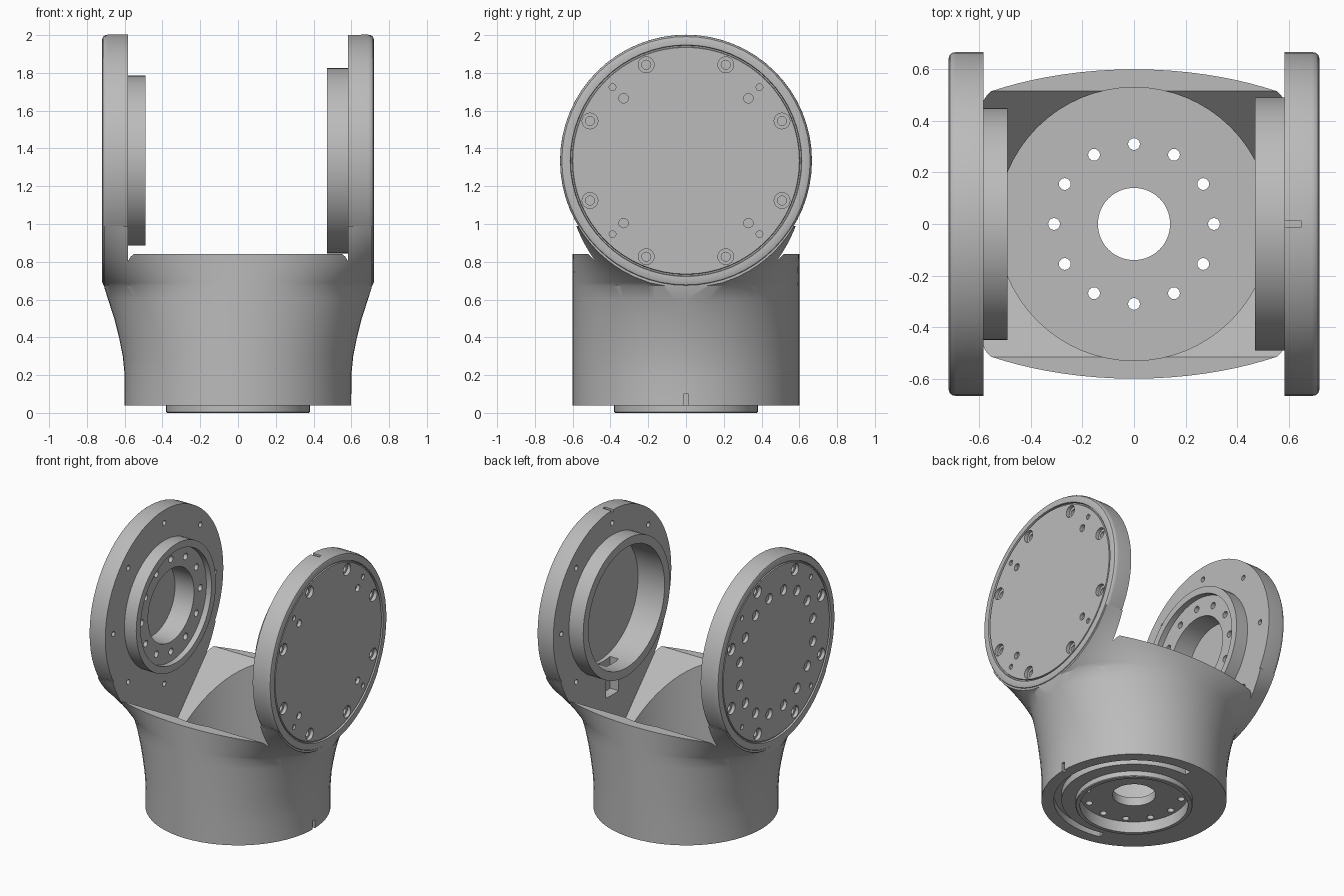
import bpy, bmesh
from math import sin, cos, pi, sqrt, radians
from mathutils import Matrix, Vector

cube = bpy.data.objects.get("Cube")
if cube:
    bpy.data.objects.remove(cube)

grey = bpy.data.materials.new("satin_grey")
grey.use_nodes = True
colour = (0.5, 0.5, 0.5, 1)
grey.diffuse_color = colour
grey.node_tree.nodes["Principled BSDF"].inputs["Base Color"].default_value = colour

AXIS_Z = 1.335   # height of the pivot axis
DISC_R = 0.667
INNER = 0.583    # inner face of the arms
OUTER = 0.71


def make(name, bm):
    bmesh.ops.remove_doubles(bm, verts=bm.verts, dist=0.0001)
    bmesh.ops.recalc_face_normals(bm, faces=bm.faces)
    mesh = bpy.data.meshes.new(name)
    bm.to_mesh(mesh)
    bm.free()
    mesh.materials.append(grey)
    obj = bpy.data.objects.new(name, mesh)
    bpy.context.collection.objects.link(obj)
    return obj


def loft(name, rings, cyclic=False):
    bm = bmesh.new()
    loops = [[bm.verts.new(p) for p in ring] for ring in rings]
    pairs = list(zip(loops, loops[1:]))
    if cyclic:
        pairs.append((loops[-1], loops[0]))
    else:
        bm.faces.new(loops[0])
        bm.faces.new(loops[-1])
    for a, b in pairs:
        for i in range(len(a)):
            j = (i + 1) % len(a)
            bm.faces.new((a[i], a[j], b[j], b[i]))
    return make(name, bm)


def cylinders(items, along):
    """Cutter of cylinders: (start point, radius, signed length)."""
    bm = bmesh.new()
    turn = Matrix.Rotation(pi / 2, 4, 'Y') if along == 'X' else Matrix()
    step = Vector((1, 0, 0)) if along == 'X' else Vector((0, 0, 1))
    for start, r, length in items:
        mid = Vector(start) + step * length / 2
        bmesh.ops.create_cone(bm, cap_ends=True, segments=64 if r > 0.1 else 16,
                              radius1=r, radius2=r, depth=abs(length),
                              matrix=Matrix.Translation(mid) @ turn)
    return make("cutter", bm)


def box(lo, hi):
    return loft("cutter", [[(x, lo[1], lo[2]), (x, hi[1], lo[2]), (x, hi[1], hi[2]),
                            (x, lo[1], hi[2])] for x in (lo[0], hi[0])])


def cut(target, cutter):
    cutter.hide_render = True
    mod = target.modifiers.new("cut", 'BOOLEAN')
    mod.operation, mod.solver, mod.object = 'DIFFERENCE', 'EXACT', cutter
    bpy.context.view_layer.objects.active = target
    bpy.ops.object.modifier_apply(modifier=mod.name)
    bpy.data.objects.remove(cutter)


def smooth(obj):
    bpy.ops.object.select_all(action='DESELECT')
    obj.select_set(True)
    bpy.context.view_layer.objects.active = obj
    bpy.ops.object.shade_smooth_by_angle(angle=radians(30))


def polar(radius, count, offset=0.0):
    return [(radius * cos(radians(offset) + 2 * pi * i / count),
             radius * sin(radians(offset) + 2 * pi * i / count)) for i in range(count)]


# Body: round at the base, flaring into the flat-sided arms
def half_width(z):
    for (z0, a0), (z1, a1) in zip(FLARE, FLARE[1:]):
        if z <= z1:
            return a0 + (a1 - a0) * (z - z0) / (z1 - z0)
    chord = sqrt(DISC_R ** 2 - (AXIS_Z - z) ** 2)
    return 0.72 / sqrt(1 - (chord / 0.6) ** 2)


def body_ring(z):
    a = half_width(z)
    end = min(a, OUTER)
    xs = [end * sin(pi * (i / 32 - 0.5)) for i in range(33)]
    front = [(x, -0.6 * sqrt(max(0, 1 - (x / a) ** 2)), z) for x in xs]
    return front + [(x, -y, z) for x, y, _ in reversed(front)]


FLARE = [(0.04, 0.6), (0.2, 0.6), (0.3, 0.61), (0.4, 0.63), (0.5, 0.655),
         (0.6, 0.688), (0.672, 0.722)]
levels = [z for z, _ in FLARE] + [0.69 + 0.03 * i for i in range(11)]
body = loft("body", [body_ring(z) for z in levels])

cut(body, box((-INNER, -1, 0.84), (INNER, 1, 1.2)))
for side in (-1, 1):
    cut(body, cylinders([((side * 0.575, 0, AXIS_Z), 0.655, side * 0.3)], 'X'))
# Inner bore and the sloping corner pockets
cut(body, cylinders([((0, 0, 0.14), 0.53, 0.9)], 'Z'))
cut(body, loft("cutter", [[(x, -0.515, 0.84), (x, -0.515, 0.9), (x, 0.515, 0.9),
                           (x, 0.515, 0.84), (x, 0, 0.3)] for x in (-INNER, INNER)]))
# Underside recess, cable hole, bolt circle, arc groove and index notch
cut(body, cylinders([((0, 0, -0.1), 0.35, 0.18)], 'Z'))
cut(body, cylinders([((0, 0, 0), 0.14, 0.3)] +
                    [((x, y, 0), 0.023, 0.3) for x, y in polar(0.31, 12)], 'Z'))
arc = [radians(-105 + 5 * i) for i in range(41)]
cut(body, loft("cutter", [[(r * cos(t), r * sin(t), z) for r, z in
                           ((0.47, 0), (0.52, 0), (0.52, 0.09), (0.47, 0.09))] for t in arc]))
cut(body, box((0.58, -0.012, 0), (0.7, 0.012, 0.1)))
smooth(body)

# Base locating ring
turns = [2 * pi * i / 64 for i in range(64)]
ring_profile = [(0.35, 0), (0.375, 0), (0.38, 0.005), (0.38, 0.05), (0.35, 0.05)]
smooth(loft("base_ring", [[(r * cos(t), r * sin(t), z) for r, z in ring_profile]
                          for t in turns], True))

# Arm discs: turned profiles (radius, distance out from the middle)
LID = [(0, 0.715), (0.6, 0.715), (0.603, 0.705), (0.61, 0.705), (0.613, 0.718),
       (0.64, 0.72), (0.657, 0.714), (0.665, 0.703), (DISC_R, 0.69), (DISC_R, INNER)]
SOCKETS = {
    "left": (1, [(0.49, INNER), (0.49, 0.47), (0.43, 0.47), (0.43, 0.68), (0, 0.68)]),
    "right": (-1, [(0.45, INNER), (0.45, 0.49), (0.4, 0.49), (0.4, 0.53),
                   (0.26, 0.53), (0.26, 0.68), (0, 0.68)]),
}


def drill(disc, side, spots, r, x, depth):
    cut(disc, cylinders([((side * x, y, AXIS_Z + z), r, side * depth)
                         for y, z in spots], 'X'))


for label, (side, socket) in SOCKETS.items():
    disc = loft(label + "_arm_disc",
                [[(side * x, r * cos(t), AXIS_Z + r * sin(t)) for r, x in LID + socket]
                 for t in turns], True)
    # Counterbored lid bolts and dowel holes
    bolts = polar(0.55, 8, 22.5)
    drill(disc, side, bolts, 0.042, 0.8, -0.11)
    drill(disc, side, bolts, 0.024, 0.8, -0.15)
    drill(disc, side, polar(0.55, 4, 45), 0.018, 0.8, -0.1)
    # Bolt circle on the inner face
    drill(disc, side, polar(0.575, 8), 0.018, 0.55, 0.06)
    if side > 0:
        drill(disc, side, polar(0.467, 4, 45), 0.025, 0.8, -0.11)
        # Cable channel below the socket and index notch on top
        cut(disc, box((0.582, -0.07, 0.6), (0.65, 0.07, 0.95)))
        cut(disc, box((0.5, -0.012, 1.985), (0.65, 0.012, 2.1)))
    else:
        drill(disc, side, polar(0.42, 16, 11.25), 0.036, 0.8, -0.11)
        drill(disc, side, polar(0.33, 12), 0.023, 0.5, 0.08)
    smooth(disc)
